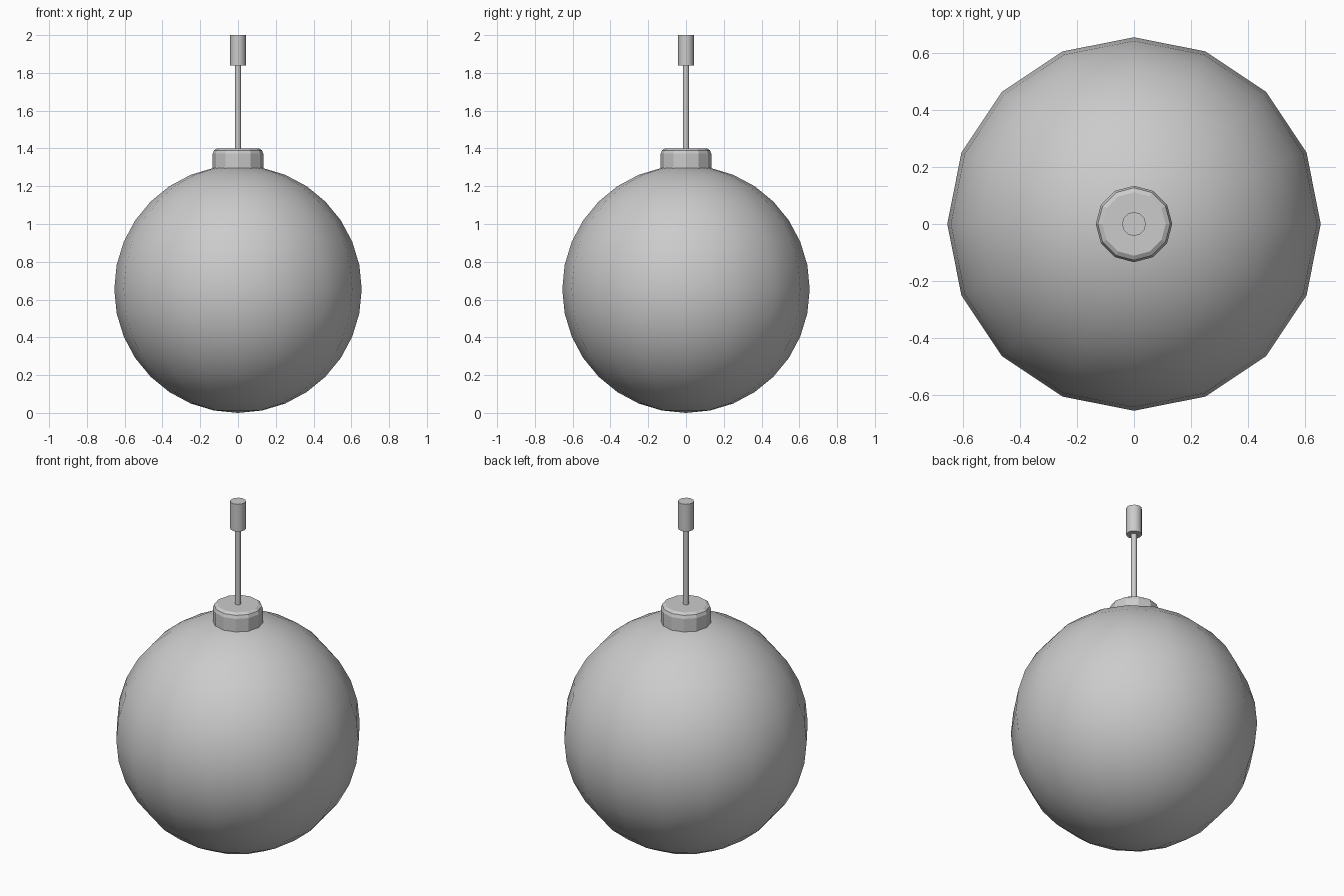
import bpy, bmesh, math

if "Cube" in bpy.data.objects:
    bpy.data.objects.remove(bpy.data.objects["Cube"])


def lathe(name, profile, sides, smooth_angle=None):
    """Spin a closed (radius, z) profile around z, capping open ends."""
    bm = bmesh.new()
    rings = []
    for r, z in profile:
        rings.append([bm.verts.new((r * math.sin(2 * math.pi * i / sides),
                                    r * math.cos(2 * math.pi * i / sides), z))
                      for i in range(sides)])
    for a, b in zip(rings, rings[1:]):
        for i in range(sides):
            j = (i + 1) % sides
            bm.faces.new((a[i], a[j], b[j], b[i]))
    bm.faces.new(rings[0])
    bm.faces.new(rings[-1])
    bmesh.ops.recalc_face_normals(bm, faces=bm.faces)
    mesh = bpy.data.meshes.new(name)
    bm.to_mesh(mesh)
    bm.free()
    obj = bpy.data.objects.new(name, mesh)
    bpy.context.collection.objects.link(obj)
    if smooth_angle:
        shade_smooth(obj, smooth_angle)
    return obj


def shade_smooth(obj, degrees):
    bpy.ops.object.select_all(action='DESELECT')
    obj.select_set(True)
    bpy.context.view_layer.objects.active = obj
    bpy.ops.object.shade_smooth_by_angle(angle=math.radians(degrees))


# Round body
R = 0.655
bpy.ops.mesh.primitive_uv_sphere_add(segments=16, ring_count=16, radius=R,
                                     location=(0, 0, R))
body = bpy.context.object
body.name = body.data.name = "round_body"
shade_smooth(body, 40)

# Neck collar with a softened top rim
lathe("neck_collar", [(0.134, 1.26), (0.134, 1.372), (0.127, 1.39), (0.111, 1.4)], 12)

# Thin stem
lathe("stem", [(0.016, 1.38), (0.016, 1.86)], 12, 40)

# Tip at the end of the stem
lathe("stem_tip", [(0.042, 1.84), (0.042, 2.0)], 12, 40)
